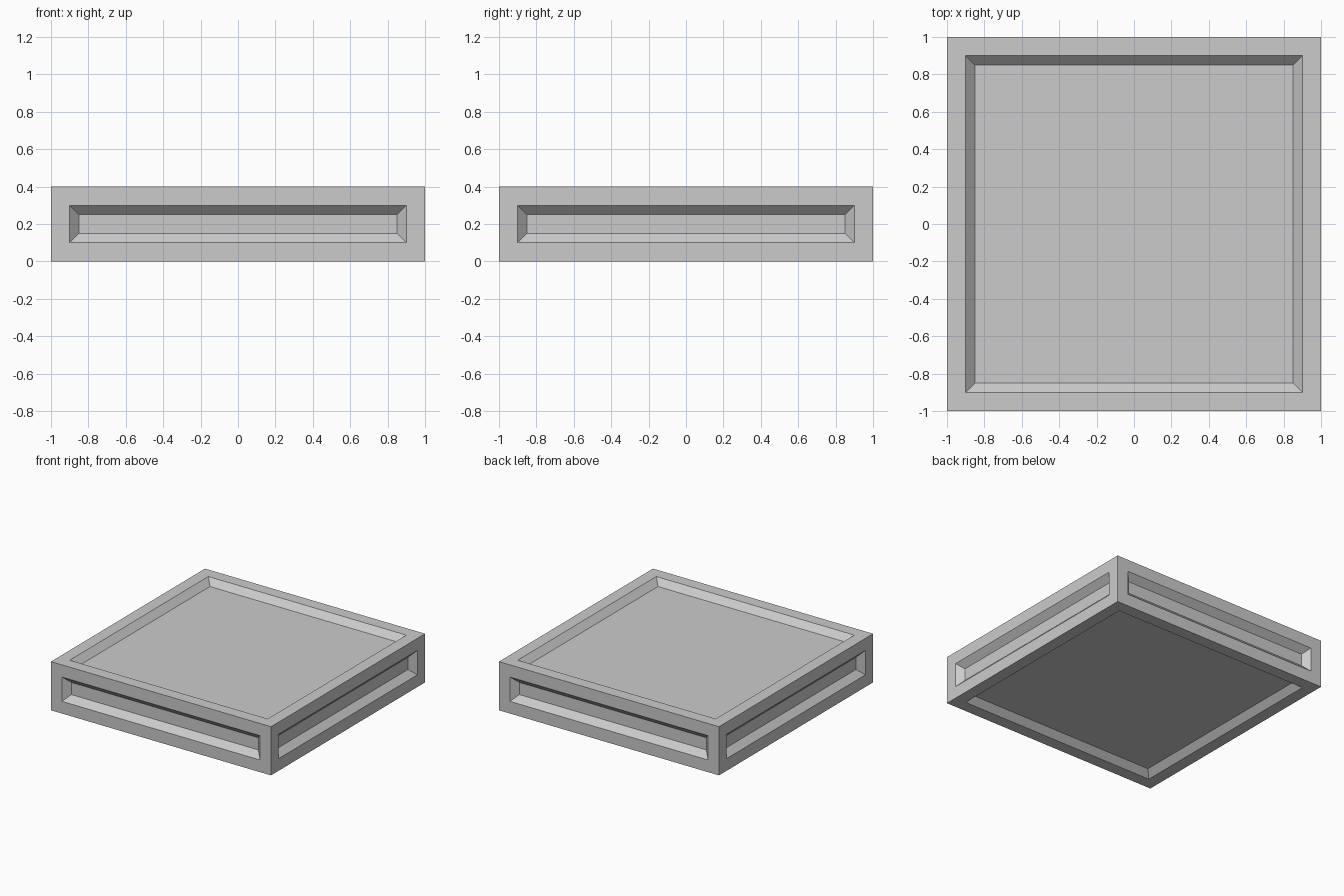
import bpy, bmesh
from mathutils import Matrix

if "Cube" in bpy.data.objects:
    bpy.data.objects.remove(bpy.data.objects["Cube"])

BORDER, SLOPE, DEPTH = 0.1, 0.05, 0.05

# Flat slab
bm = bmesh.new()
bmesh.ops.create_cube(bm, size=1.0, matrix=Matrix.Translation((0, 0, 0.2)) @ Matrix.Diagonal((2, 2, 0.4, 1)))

# Recessed panel with sloped rim on each of the six sides
panels = list(bm.faces)
bmesh.ops.inset_individual(bm, faces=panels, thickness=BORDER, use_even_offset=True)
bmesh.ops.inset_individual(bm, faces=panels, thickness=SLOPE, depth=-DEPTH, use_even_offset=True)
bmesh.ops.recalc_face_normals(bm, faces=bm.faces)

mesh = bpy.data.meshes.new("panelled_slab")
bm.to_mesh(mesh)
bm.free()
bpy.context.collection.objects.link(bpy.data.objects.new("panelled_slab", mesh))
